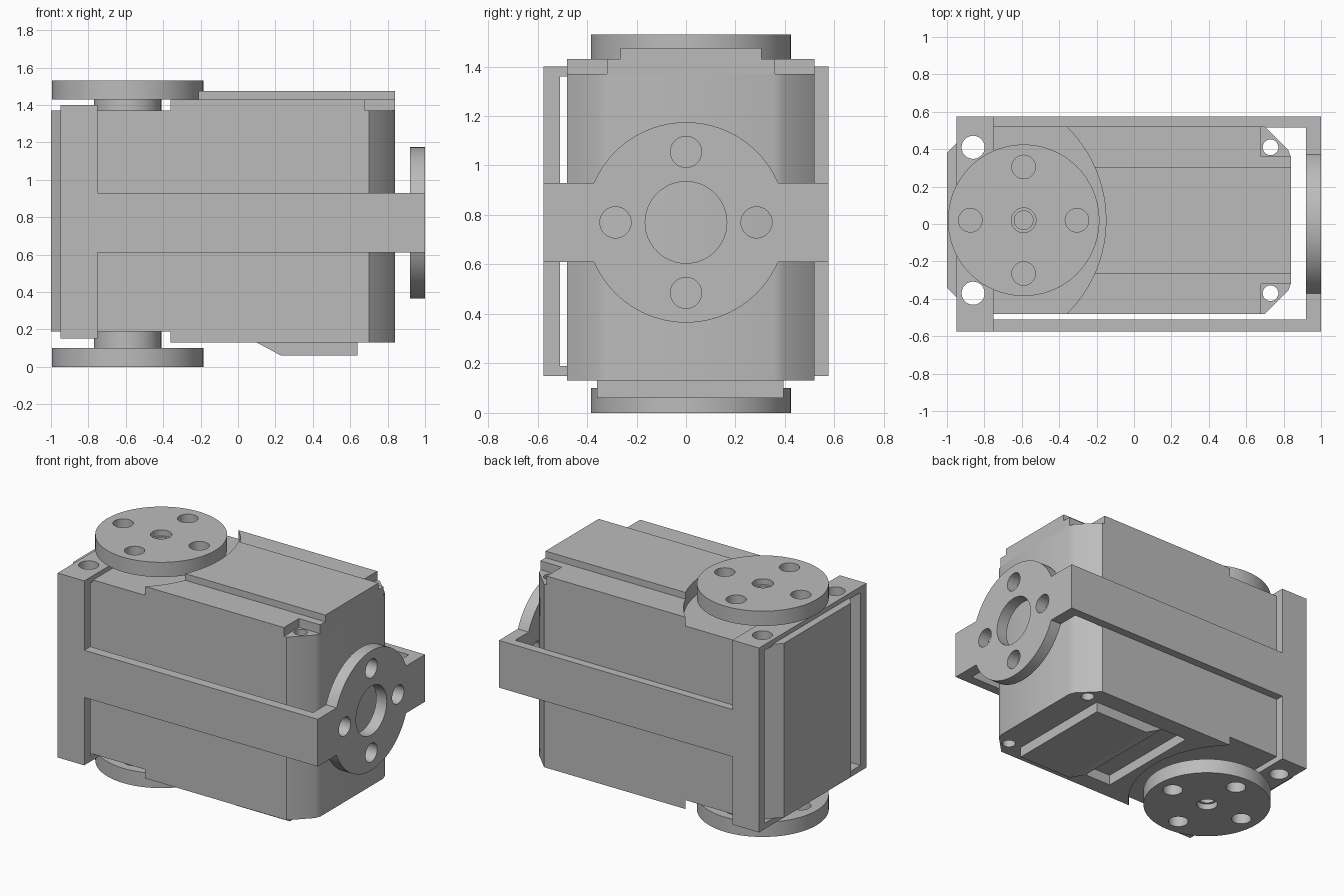
import bpy, bmesh, math
from mathutils import Matrix

if "Cube" in bpy.data.objects:
    bpy.data.objects.remove(bpy.data.objects["Cube"], do_unlink=True)

grey = bpy.data.materials.new("plain grey")
grey.use_nodes = True
COLOUR = (0.5, 0.5, 0.5, 1)
grey.diffuse_color = COLOUR
grey.node_tree.nodes["Principled BSDF"].inputs["Base Color"].default_value = COLOUR

HORN_X, MID_Y = -0.59, 0.02
PLATE_Z = 0.77


def finish(name, bm):
    bmesh.ops.recalc_face_normals(bm, faces=bm.faces)
    mesh = bpy.data.meshes.new(name)
    bm.to_mesh(mesh)
    bm.free()
    mesh.materials.append(grey)
    obj = bpy.data.objects.new(name, mesh)
    bpy.context.collection.objects.link(obj)
    return obj


def prism(name, points, low, high):
    """Extrude an xy outline from low to high along z."""
    bm = bmesh.new()
    face = bm.faces.new([bm.verts.new((x, y, low)) for x, y in points])
    made = bmesh.ops.extrude_face_region(bm, geom=[face])["geom"]
    bmesh.ops.translate(bm, vec=(0, 0, high - low),
                        verts=[v for v in made if isinstance(v, bmesh.types.BMVert)])
    return finish(name, bm)


def box(name, x0, x1, y0, y1, z0, z1):
    return prism(name, [(x0, y0), (x1, y0), (x1, y1), (x0, y1)], z0, z1)


def cylinder(name, centre, radius, depth, axis="Z", sides=48):
    bm = bmesh.new()
    turn = Matrix.Rotation(math.pi / 2, 4, "Y") if axis == "X" else Matrix()
    bmesh.ops.create_cone(bm, cap_ends=True, segments=sides, radius1=radius,
                          radius2=radius, depth=depth,
                          matrix=Matrix.Translation(centre) @ turn)
    return finish(name, bm)


def combine(target, tools, operation):
    for tool in tools:
        mod = target.modifiers.new("combine", "BOOLEAN")
        mod.operation, mod.solver, mod.object = operation, "EXACT", tool
        bpy.context.view_layer.objects.active = target
        bpy.ops.object.modifier_apply(modifier=mod.name)
        bpy.data.objects.remove(tool, do_unlink=True)


def smooth(obj):
    bpy.ops.object.select_all(action="DESELECT")
    obj.select_set(True)
    bpy.context.view_layer.objects.active = obj
    bpy.ops.object.shade_smooth_by_angle(angle=math.radians(30))


def mirrored(half):
    """Complete an outline from its +y half, about the body's middle line."""
    upper = [(x, MID_Y + y) for x, y in half]
    return upper + [(x, MID_Y - y) for x, y in reversed(half)]


# Motor housing: chamfered block with a curved step at each end
corner = [(0.7, 0.5), (0.825, 0.375), (0.84, 0.335)]
body = prism("motor_housing", mirrored([(-1, 0.36), (-0.86, 0.5)] + corner), 0.19, 1.37)

arc = []
for i in range(13):
    a = math.asin(0.5 / 0.7) * i / 12
    arc.append((-0.85 + 0.7 * math.cos(a), 0.7 * math.sin(a)))
notched = [(0.68, 0.5), (0.68, 0.34), (0.84, 0.34)]
arc_mirrored = [(x, -y) for x, y in arc[:0:-1]]
curve = [(x, MID_Y + y) for x, y in arc_mirrored + arc]
upper_cap = prism("upper_cap", curve + mirrored(notched), 1.37, 1.43)
lower_cap = prism("lower_cap", curve + mirrored(corner), 0.13, 0.19)
combine(body, [upper_cap, lower_cap], "UNION")

# Raised strip along the top, ending on the same curve
strip_end = [(x, y) for x, y in curve if abs(y - MID_Y) < 0.285]
strip_edge = -0.85 + math.sqrt(0.7 ** 2 - 0.285 ** 2)
strip = prism("top_strip", [(strip_edge, MID_Y - 0.285)] + strip_end
              + [(strip_edge, MID_Y + 0.285)] + [(0.84, 0.305), (0.84, -0.265)], 1.43, 1.475)
combine(body, [strip], "UNION")

# Corner screw holes, and a cable groove underneath
cuts = [box("groove_cutter", -0.1, 0.1, -0.36, 0.395, 0.05, 0.2)]
for side in (-1, 1):
    cuts.append(cylinder("hole_cutter", (0.73, MID_Y + side * 0.39, 0.75), 0.042, 2, sides=24))
    cuts.append(cylinder("hole_cutter", (-0.86, MID_Y + side * 0.39, 0.75), 0.062, 2, sides=24))
combine(body, cuts, "DIFFERENCE")
smooth(body)

# Cable cover under the housing, with one sloping end
bm = bmesh.new()
profile = [(0.1, 0.13), (0.23, 0.06), (0.64, 0.06), (0.64, 0.13)]
face = bm.faces.new([bm.verts.new((x, -0.36, z)) for x, z in profile])
made = bmesh.ops.extrude_face_region(bm, geom=[face])["geom"]
bmesh.ops.translate(bm, vec=(0, 0.755, 0),
                    verts=[v for v in made if isinstance(v, bmesh.types.BMVert)])
finish("cable_cover", bm)


def ring_of_holes(centre, axis):
    """Four cutters around a round plate."""
    tools = []
    for k in range(4):
        u = 0.285 * math.cos(k * math.pi / 2)
        v = 0.285 * math.sin(k * math.pi / 2)
        x, y, z = centre
        spot = (x, y + u, z + v) if axis == "X" else (x + u, y + v, z)
        tools.append(cylinder("hole_cutter", spot, 0.063, 0.3, axis, 32))
    return tools


# Output horns above and below, each on a hub
for name, mid, outer, hub_z in (("top", 1.48, 1.53, 1.4), ("bottom", 0.05, 0, 0.145)):
    horn = cylinder(name + "_horn", (HORN_X, MID_Y, mid), 0.405, 0.1, sides=96)
    tools = ring_of_holes((HORN_X, MID_Y, mid), "Z")
    tools.append(cylinder("screw_cutter", (HORN_X, MID_Y, outer), 0.066, 0.08, sides=32))
    tools.append(cylinder("screw_cutter", (HORN_X, MID_Y, mid), 0.05, 0.3, sides=32))
    combine(horn, tools, "DIFFERENCE")
    smooth(horn)
    hub = cylinder(name + "_hub", (HORN_X, MID_Y, hub_z), 0.18, 0.09)
    combine(hub, [cylinder("screw_cutter", (HORN_X, MID_Y, hub_z), 0.05, 0.06, sides=32)],
            "DIFFERENCE")
    smooth(hub)

# Bracket: open frame round the horn end, side arms and a round end plate
bracket = box("bracket", -0.95, -0.75, -0.575, 0.575, 0.15, 1.4)
combine(bracket, [box("frame_cutter", -1.1, -0.6, -0.51, 0.515, 0.19, 1.36)], "DIFFERENCE")
arms = box("arms", -0.95, 1, -0.575, 0.575, 0.61, 0.93)
combine(arms, [box("arm_cutter", -1.1, 0.92, -0.51, 0.515, 0.5, 1.1)], "DIFFERENCE")
disc = cylinder("end_disc", (0.96, 0, PLATE_Z), 0.405, 0.08, "X", 96)
combine(bracket, [arms, disc], "UNION")
holes = ring_of_holes((0.96, 0, PLATE_Z), "X")
holes.append(cylinder("centre_cutter", (0.96, 0, PLATE_Z), 0.165, 0.3, "X"))
for side in (-1, 1):
    holes.append(cylinder("hole_cutter", (-0.86, MID_Y + side * 0.39, 0.75), 0.062, 2, sides=24))
combine(bracket, holes, "DIFFERENCE")
smooth(bracket)
